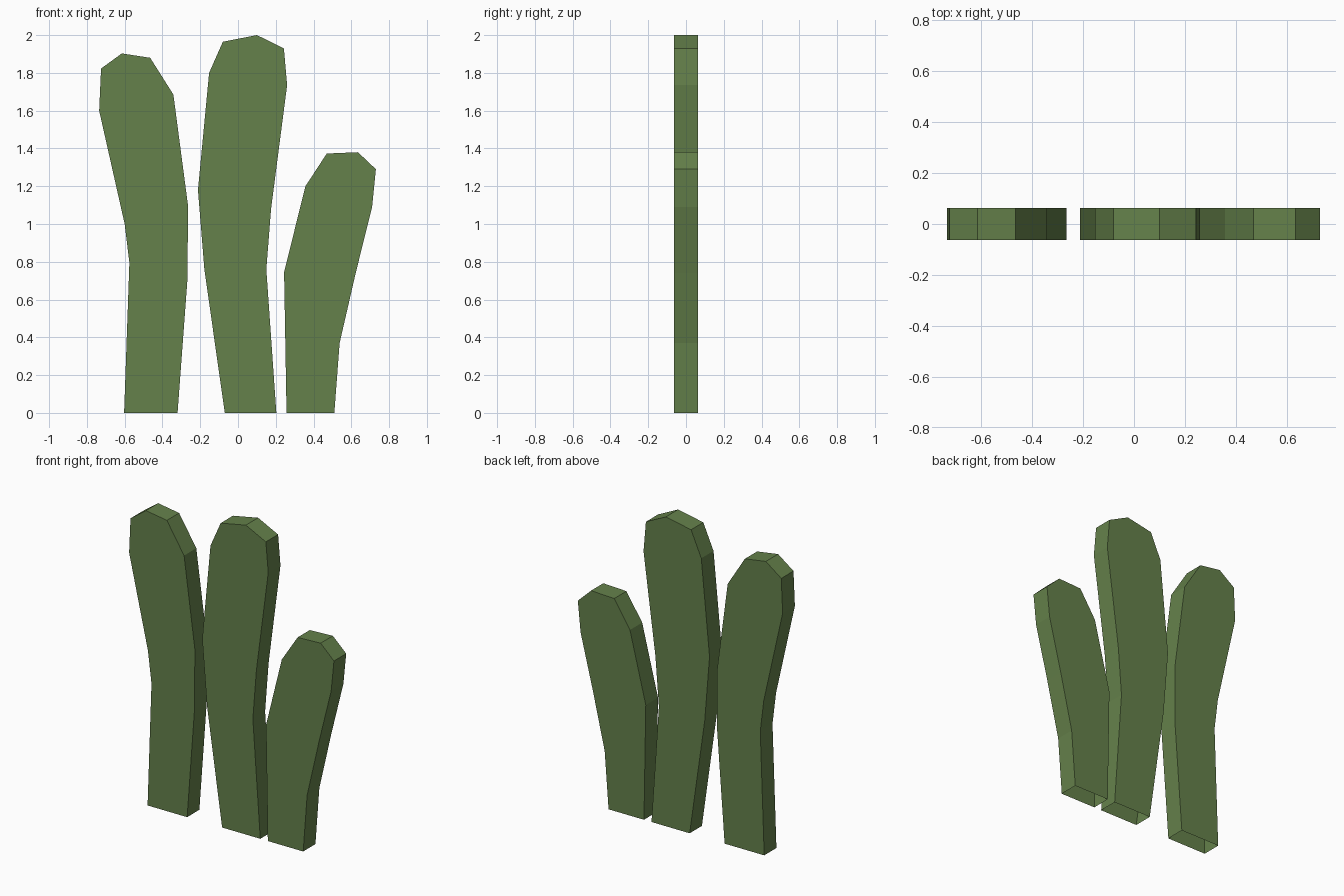
import bpy
import bmesh

if "Cube" in bpy.data.objects:
    bpy.data.objects.remove(bpy.data.objects["Cube"])

DEPTH = 0.0625

mat = bpy.data.materials.new("cactus_green")
mat.diffuse_color = (0.13, 0.22, 0.07, 1)
mat.use_nodes = True
mat.node_tree.nodes["Principled BSDF"].inputs["Base Color"].default_value = mat.diffuse_color


def slab(name, outline):
    """Outline in (x, z), counterclockwise from the bottom-left corner; base left open."""
    bm = bmesh.new()
    front = [bm.verts.new((x, -DEPTH, z)) for x, z in outline]
    back = [bm.verts.new((x, DEPTH, z)) for x, z in outline]
    bm.faces.new(front)
    bm.faces.new(back[::-1])
    n = len(outline)
    # Rim walls, skipping the open base edge
    for i in range(1, n):
        j = (i + 1) % n
        bm.faces.new((front[j], front[i], back[i], back[j]))
    mesh = bpy.data.meshes.new(name)
    bm.to_mesh(mesh)
    bm.free()
    mesh.materials.append(mat)
    obj = bpy.data.objects.new(name, mesh)
    bpy.context.collection.objects.link(obj)
    return obj


# Left stem, leaning outward
slab("left_stem", [
    (-0.603, 0), (-0.32, 0), (-0.267, 0.715), (-0.265, 1.10), (-0.342, 1.685),
    (-0.465, 1.88), (-0.615, 1.903), (-0.725, 1.823), (-0.735, 1.60),
    (-0.60, 1.0), (-0.575, 0.795)])

# Tall middle stem
slab("middle_stem", [
    (-0.07, 0), (0.203, 0), (0.15, 0.76), (0.175, 1.08), (0.26, 1.735),
    (0.243, 1.93), (0.10, 2.0), (-0.08, 1.965), (-0.153, 1.80),
    (-0.212, 1.18), (-0.178, 0.76)])

# Short right stem
slab("right_stem", [
    (0.257, 0), (0.51, 0), (0.538, 0.37), (0.623, 0.74), (0.71, 1.09),
    (0.73, 1.29), (0.635, 1.38), (0.47, 1.373), (0.357, 1.20), (0.244, 0.745)])
